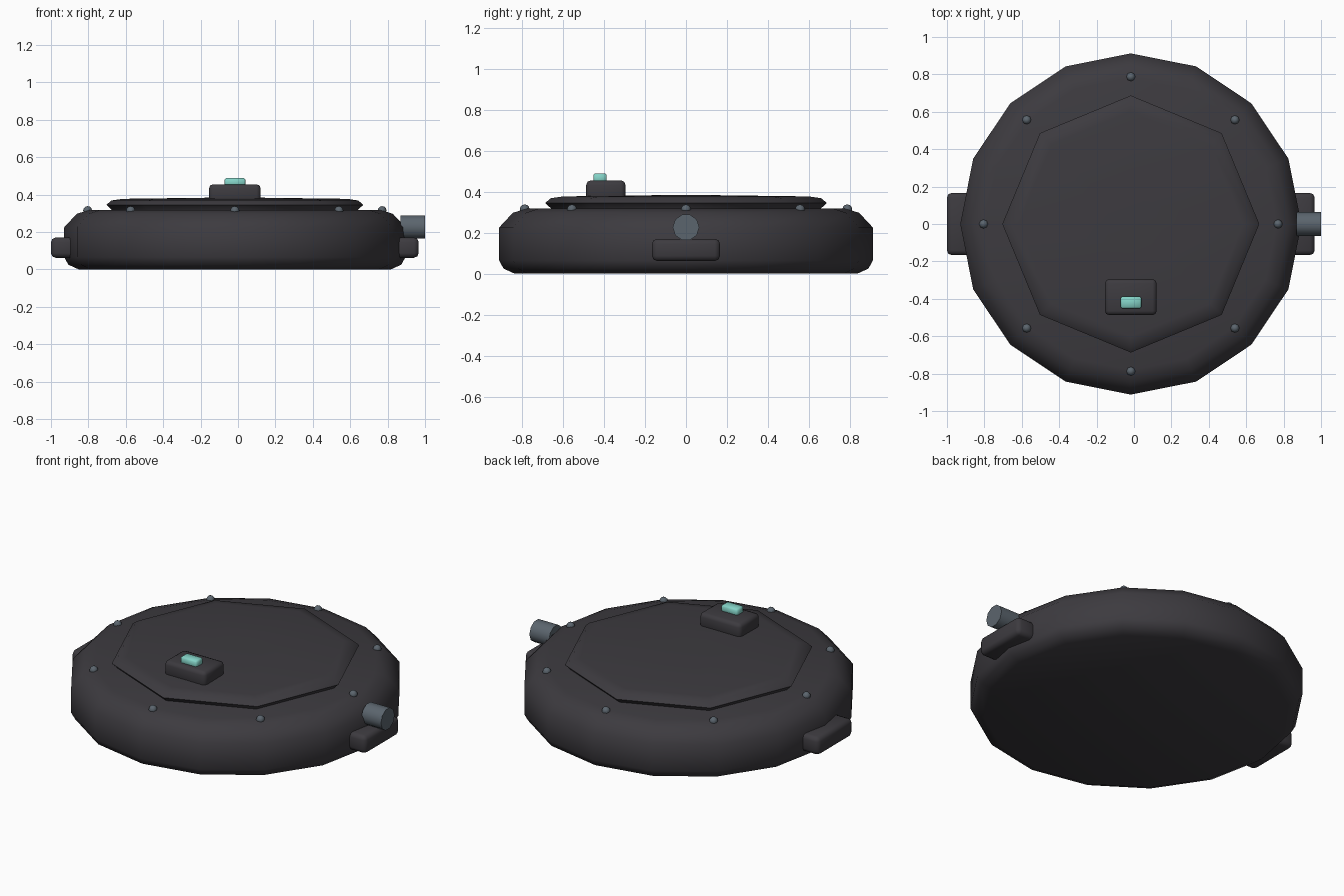
import bpy, bmesh, math
from mathutils import Matrix

if "Cube" in bpy.data.objects:
    bpy.data.objects.remove(bpy.data.objects["Cube"])

CX = -0.017  # axis of the round body


def material(name, rgb):
    m = bpy.data.materials.new(name)
    m.diffuse_color = (*rgb, 1)
    m.use_nodes = True
    m.node_tree.nodes["Principled BSDF"].inputs["Base Color"].default_value = m.diffuse_color
    return m


DARK = material("charcoal", (0.046, 0.043, 0.050))
STEEL = material("steel grey", (0.105, 0.130, 0.155))
TEAL = material("teal", (0.23, 0.65, 0.57))


def finish(bm, name, mat, angle=50):
    bmesh.ops.recalc_face_normals(bm, faces=bm.faces)
    me = bpy.data.meshes.new(name)
    bm.to_mesh(me)
    bm.free()
    me.materials.append(mat)
    me.shade_smooth()
    me.set_sharp_from_angle(angle=math.radians(angle))
    ob = bpy.data.objects.new(name, me)
    bpy.context.collection.objects.link(ob)
    return ob


def lathe(name, profile, n, mat):
    bm = bmesh.new()
    rings = [[bm.verts.new((CX + r * math.cos(2 * math.pi * i / n),
                            r * math.sin(2 * math.pi * i / n), z)) for i in range(n)]
             for r, z in profile]
    for a, b in zip(rings, rings[1:]):
        for i in range(n):
            j = (i + 1) % n
            bm.faces.new((a[i], a[j], b[j], b[i]))
    bm.faces.new(rings[0])
    bm.faces.new(rings[-1])
    return finish(bm, name, mat)


def box(name, lo, hi, bevel, mat, segments=2):
    bm = bmesh.new()
    size = [h - l for l, h in zip(lo, hi)]
    mid = [(h + l) / 2 for l, h in zip(lo, hi)]
    bmesh.ops.create_cube(bm, size=1, matrix=Matrix.Translation(mid) @ Matrix.Diagonal((*size, 1)))
    bmesh.ops.bevel(bm, geom=bm.edges[:], offset=bevel, segments=segments,
                    profile=0.5, affect='EDGES')
    return finish(bm, name, mat)


# Sixteen-sided body and octagonal cover plate
lathe("body", [(0.835, 0), (0.89, 0.025), (0.912, 0.065), (0.912, 0.225),
               (0.845, 0.297), (0.78, 0.317)], 16, DARK)
lathe("cover_plate", [(0.655, 0.30), (0.66, 0.32), (0.687, 0.345), (0.66, 0.368),
                      (0.60, 0.377), (0.15, 0.383)], 8, DARK)

# Rivets around the rim
for i in range(8):
    a = i * math.pi / 4
    bm = bmesh.new()
    bmesh.ops.create_uvsphere(bm, u_segments=8, v_segments=6, radius=0.024,
                              matrix=Matrix.Translation((CX + 0.787 * math.cos(a),
                                                         0.787 * math.sin(a), 0.314)))
    finish(bm, f"rivet_{i + 1}", STEEL)

# Side lugs
for side, name in ((-1, "left_lug"), (1, "right_lug")):
    xs = sorted((CX + side * 0.983, CX + side * 0.84))
    box(name, (xs[0], -0.166, 0.062), (xs[1], 0.166, 0.17), 0.025, DARK)

# Switch housing and button
box("switch_housing", (-0.155, -0.487, 0.355), (0.121, -0.295, 0.455), 0.022, DARK)
box("button", (-0.071, -0.452, 0.44), (0.039, -0.387, 0.489), 0.008, TEAL, 1)

# Side knob
bm = bmesh.new()
bmesh.ops.create_cone(bm, cap_ends=True, segments=10, radius1=0.065, radius2=0.065, depth=0.13,
                      matrix=Matrix.Translation((0.935, 0, 0.226)) @ Matrix.Rotation(math.pi / 2, 4, 'Y'))
finish(bm, "side_knob", STEEL)
